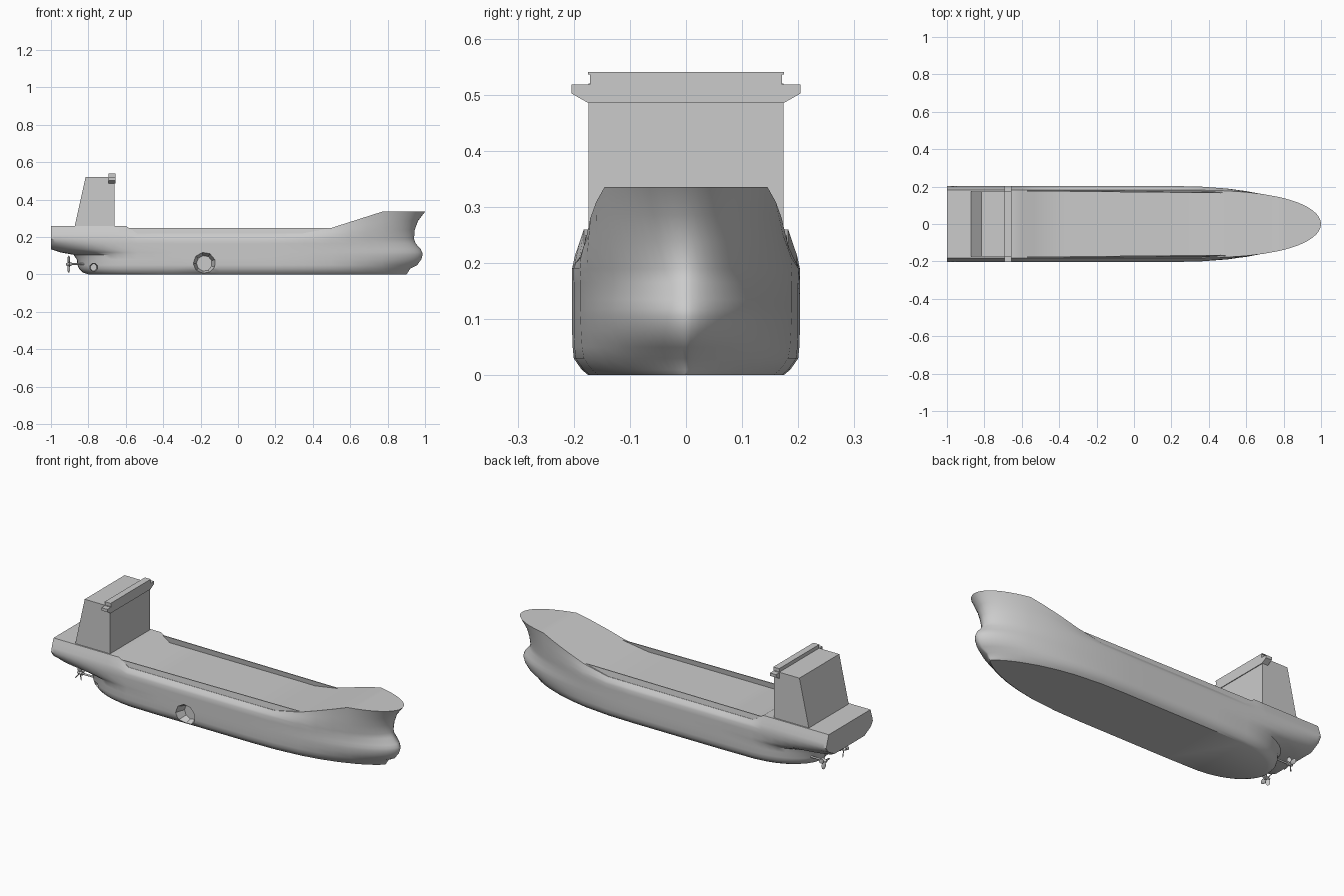
import bpy, bmesh, math
from mathutils import Matrix

if "Cube" in bpy.data.objects:
    bpy.data.objects.remove(bpy.data.objects["Cube"])


def make_object(name, bm):
    bmesh.ops.recalc_face_normals(bm, faces=bm.faces)
    me = bpy.data.meshes.new(name)
    bm.to_mesh(me)
    bm.free()
    ob = bpy.data.objects.new(name, me)
    bpy.context.collection.objects.link(ob)
    return ob


def activate(ob):
    bpy.ops.object.select_all(action='DESELECT')
    ob.select_set(True)
    bpy.context.view_layer.objects.active = ob


def smooth(ob, angle=38):
    activate(ob)
    bpy.ops.object.shade_smooth_by_angle(angle=math.radians(angle))


def prism(name, ring_a, ring_b):
    """Closed solid between two matching outlines."""
    bm = bmesh.new()
    a = [bm.verts.new(p) for p in ring_a]
    b = [bm.verts.new(p) for p in ring_b]
    bm.faces.new(a)
    bm.faces.new(b)
    for i in range(len(a)):
        j = (i + 1) % len(a)
        bm.faces.new((a[i], a[j], b[j], b[i]))
    return make_object(name, bm)


def interp(table, x):
    for (x0, v0), (x1, v1) in zip(table, table[1:]):
        if x <= x1:
            return v0 + (v1 - v0) * max(0, x - x0) / (x1 - x0)
    return table[-1][1]


# Hull waterlines: z, stern x, bow x, half width amidships, half width at stern, bow power, bow bluntness
SHEER = [(-1, .26), (-.6, .26), (-.54, .22), (.35, .22), (.5, .249), (.77, .335), (1, .335)]
LEVELS = [
    (0.0, -.80, .90, .174, 0, 2.4, .80),
    (.010, -.83, .908, .186, 0, 2.4, .75),
    (.030, -.85, .920, .200, 0, 2.4, .72),
    (.050, -.858, .958, .202, 0, 2.3, .68),
    (.080, -.862, .980, .203, 0, 2.2, .62),
    (.105, -.880, .987, .203, 0, 2.2, .60),
    (.118, -.950, .985, .203, .04, 2.2, .60),
    (.135, -1.0, .977, .203, .13, 2.2, .60),
    (.165, -1.0, .950, .203, .185, 2.3, .60),
    (.190, -1.0, .941, .203, .203, 2.4, .58)]
TOPS = [(.33, .945, .198, 2.6, .54), (.66, .962, .190, 2.8, .52), (1.0, 1.0, .182, 3.0, .50)]
Z_TOP = .19
STERN_X, BOW_X = -.6, .77
MID = [-.6, -.54, -.35, -.1, .1, .2, .35, .5, .6, .69, .77]


def waterline(z, xs, xb, ym, ys, p, q, t=None):
    n = 10
    xl = [xs + (STERN_X - xs) * (1 - math.cos(math.pi / 2 * i / n)) for i in range(n)]
    xl += MID
    xl += [BOW_X + (xb - BOW_X) * math.sin(math.pi / 2 * i / n) for i in range(1, n + 1)]
    pts = []
    for x in xl:
        y = ym
        if x < -.45:
            s = min(1, (-.45 - x) / (-.45 - xs))
            y = ys + (ym - ys) * (1 - s ** 2.5) ** .5
        elif x > .2:
            s = min(1, (x - .2) / (xb - .2))
            y = ym * (1 - s ** p) ** q
        zz = z if t is None else Z_TOP + (interp(SHEER, x) - Z_TOP) * t
        pts.append((x, y, zz))
    return pts + [(x, -y, z) for x, y, z in reversed(pts)]


rows = [waterline(*lv) for lv in LEVELS]
rows += [waterline(0, -1, xb, ym, ym, p, q, t) for t, xb, ym, p, q in TOPS]
bm = bmesh.new()
grid = [[bm.verts.new(p) for p in r] for r in rows]
N = len(grid[0])
for a, b in zip(grid, grid[1:]):
    for i in range(N):
        j = (i + 1) % N
        bm.faces.new((a[i], a[j], b[j], b[i]))
for r in (grid[0], grid[-1]):           # bottom and deck
    for i in range(N // 2 - 1):
        bm.faces.new((r[i], r[i + 1], r[N - 2 - i], r[N - 1 - i]))
bmesh.ops.remove_doubles(bm, verts=bm.verts, dist=1e-5)
bmesh.ops.dissolve_degenerate(bm, edges=bm.edges, dist=1e-6)
hull = make_object("hull", bm)


# Thruster openings on the front side of the hull
def opening(name, x, z, r_out, r_in, y_out, y_in, sides):
    def ring(r, y):
        return [(x + r * math.cos(2 * math.pi * (k + .5) / sides), y,
                 z + r * math.sin(2 * math.pi * (k + .5) / sides)) for k in range(sides)]
    cutter = prism(name, ring(r_out, y_out), ring(r_in, y_in))
    cutter.hide_render = True
    mod = hull.modifiers.new(name, 'BOOLEAN')
    mod.operation = 'DIFFERENCE'
    mod.object = cutter
    mod.solver = 'EXACT'
    activate(hull)
    bpy.ops.object.modifier_apply(modifier=name)
    bpy.data.objects.remove(cutter, do_unlink=True)


opening("side_opening", -.18, .059, .072, .042, -.24, -.15, 9)
opening("stern_opening", -.772, .038, .026, .018, -.22, -.07, 8)
smooth(hull)

# Bulwark plates along the cargo deck
for side, label in ((1, "back"), (-1, "front")):
    prof = [(-.6, .215), (.36, .215), (.5, .245), (.5, .249), (-.6, .249)]
    def edge(off):
        return [(x, side * ((.171 if x > .45 else .182) - off), z) for x, z in prof]
    prism("bulwark_" + label, edge(.002), edge(.007))

# Deckhouse with raked rear wall
house = [(-.875, .25), (-.66, .25), (-.66, .52), (-.815, .52)]
prism("deckhouse", [(x, -.174, z) for x, z in house], [(x, .174, z) for x, z in house])

# Bridge wings across the top of the deckhouse
half = [(.174, .485), (.204, .502), (.204, .518), (.171, .518), (.171, .536), (.175, .536), (.175, .54)]
wing = half + [(-y, z) for y, z in reversed(half)]
prism("bridge_wings", [(-.692, y, z) for y, z in wing], [(-.656, y, z) for y, z in wing])

# Twin propellers with shafts
for side, label in ((1, "back"), (-1, "front")):
    bm = bmesh.new()
    turn = Matrix.Rotation(math.pi / 2, 4, 'Y')
    place = Matrix.Translation((-.905, side * .085, .055))
    bmesh.ops.create_cone(bm, cap_ends=True, segments=10, radius1=.005, radius2=.005, depth=.13,
                          matrix=place @ Matrix.Translation((.06, 0, 0)) @ turn)
    bmesh.ops.create_cone(bm, cap_ends=True, segments=12, radius1=.006, radius2=.011, depth=.03,
                          matrix=place @ turn)
    for k in range(4):
        m = (place @ Matrix.Rotation(math.pi / 2 * k + .2, 4, 'X') @ Matrix.Translation((0, 0, .026))
             @ Matrix.Rotation(side * .6, 4, 'Z') @ Matrix.Diagonal((.0025, .012, .020, 1)))
        bmesh.ops.create_uvsphere(bm, u_segments=10, v_segments=6, radius=1, matrix=m)
    smooth(make_object("propeller_" + label, bm))
